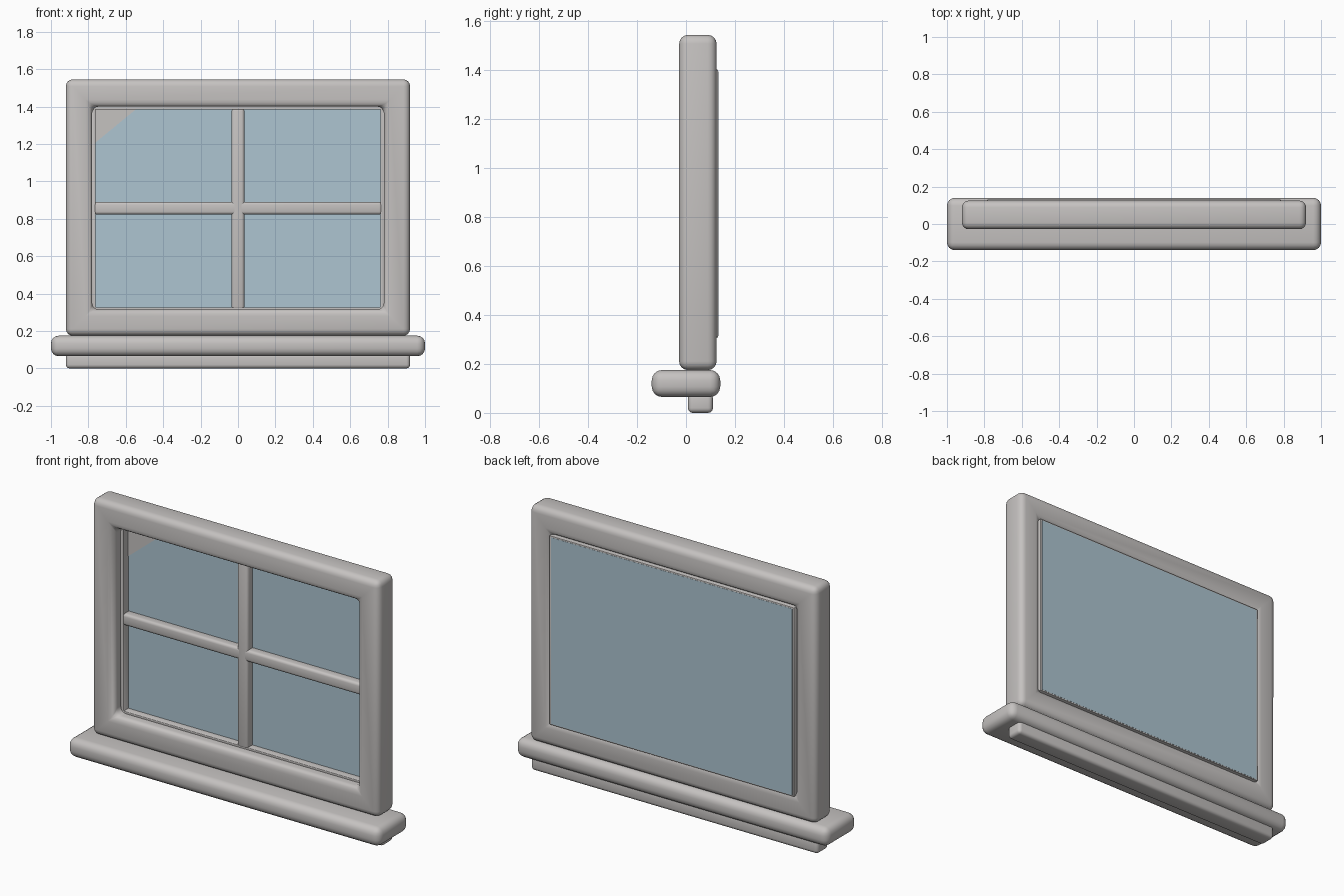
import bpy
import bmesh
from math import radians

old = bpy.data.objects.get("Cube")
if old:
    bpy.data.objects.remove(old, do_unlink=True)


def material(name, color):
    mat = bpy.data.materials.new(name)
    mat.use_nodes = True
    mat.diffuse_color = (*color, 1)
    bsdf = next(n for n in mat.node_tree.nodes if n.type == 'BSDF_PRINCIPLED')
    bsdf.inputs["Base Color"].default_value = (*color, 1)
    return mat


paint = material("painted_frame", (0.56, 0.54, 0.53))
glass = material("blue_glass", (0.42, 0.56, 0.64))


def finish(name, bm, mat, bevel=0, segments=4):
    """Turn a bmesh into an object with rounded, smooth edges."""
    bmesh.ops.recalc_face_normals(bm, faces=bm.faces[:])
    mesh = bpy.data.meshes.new(name)
    bm.to_mesh(mesh)
    bm.free()
    mesh.materials.append(mat)
    ob = bpy.data.objects.new(name, mesh)
    bpy.context.collection.objects.link(ob)
    bpy.ops.object.select_all(action='DESELECT')
    bpy.context.view_layer.objects.active = ob
    ob.select_set(True)
    if bevel:
        mod = ob.modifiers.new("rounding", 'BEVEL')
        mod.width, mod.segments = bevel, segments
        mod.limit_method = 'ANGLE'
        bpy.ops.object.modifier_apply(modifier=mod.name)
        bpy.ops.object.shade_smooth_by_angle(angle=radians(40))
    return ob


def box(name, x, y, z, mat, bevel=0, segments=4):
    bm = bmesh.new()
    bmesh.ops.create_cube(bm, size=1)
    for v in bm.verts:
        v.co = [(lo + hi) / 2 + c * (hi - lo) for c, (lo, hi) in zip(v.co, (x, y, z))]
    return finish(name, bm, mat, bevel, segments)


def ring(name, outer, inner, y, mat, bevel, segments=4):
    """Mitred rectangular frame; outer and inner are (half width, bottom, top)."""
    bm = bmesh.new()
    loops = []
    for depth in y:
        for w, lo, hi in (outer, inner):
            corners = ((-w, lo), (w, lo), (w, hi), (-w, hi))
            loops.append([bm.verts.new((px, depth, pz)) for px, pz in corners])
    front_out, front_in, back_out, back_in = loops
    for a, b in ((front_out, front_in), (front_in, back_in),
                 (back_in, back_out), (back_out, front_out)):
        for i in range(4):
            j = (i + 1) % 4
            bm.faces.new((a[i], a[j], b[j], b[i]))
    return finish(name, bm, mat, bevel, segments)


# Sill and the apron strip below it
box("sill", (-1, 1), (-0.14, 0.14), (0.065, 0.175), paint, 0.042)
box("apron", (-0.92, 0.92), (0.008, 0.11), (0, 0.08), paint, 0.02)

# Outer frame and the thin sash set inside it
ring("frame", (0.92, 0.175, 1.545), (0.78, 0.315, 1.4), (-0.028, 0.125), paint, 0.036)
ring("sash", (0.785, 0.308, 1.403), (0.762, 0.326, 1.384), (0.04, 0.131), paint, 0.004, 2)

# Glass pane
box("glass_pane", (-0.773, 0.773), (0.085, 0.132), (0.315, 1.395), glass)

# Crossing glazing bars
box("upright_bar", (-0.034, 0.034), (0.038, 0.1), (0.315, 1.392), paint, 0.015, 3)
box("cross_bar", (-0.77, 0.77), (0.038, 0.1), (0.823, 0.89), paint, 0.015, 3)

# Pale corner patch on the front of the glass
bm = bmesh.new()
bm.faces.new([bm.verts.new((px, 0.083, pz)) for px, pz in
              ((-0.765, 1.205), (-0.54, 1.39), (-0.765, 1.39))])
patch = finish("corner_patch", bm, paint)
if patch.data.polygons[0].normal.y > 0:
    patch.data.flip_normals()
